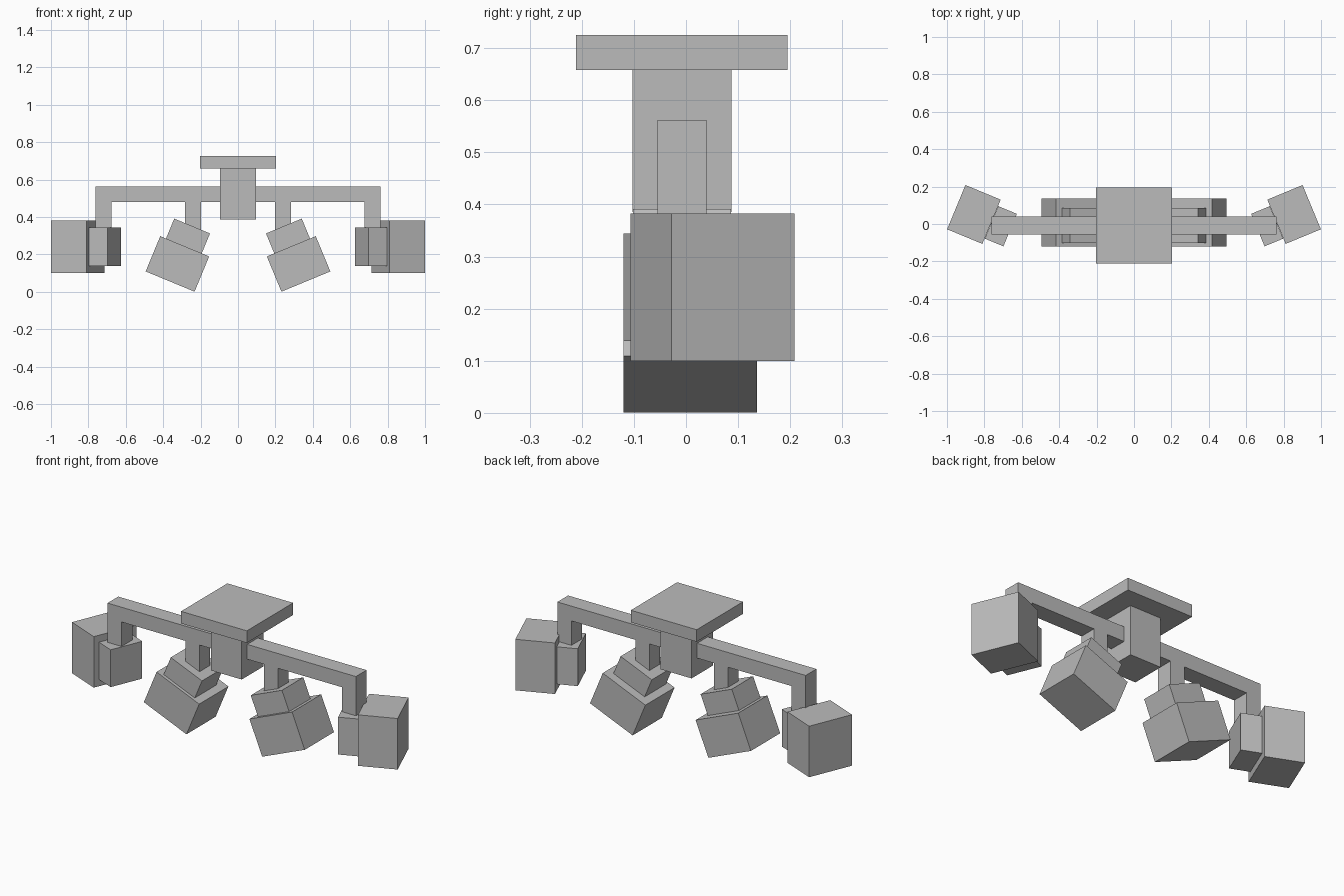
import bpy
import math

# Remove the default cube
if "Cube" in bpy.data.objects:
    bpy.data.objects.remove(bpy.data.objects["Cube"], do_unlink=True)

# Single grey material
grey = bpy.data.materials.new("plain_grey")
grey.use_nodes = True
colour = (0.5, 0.5, 0.5, 1.0)
grey.diffuse_color = colour
bsdf = next(n for n in grey.node_tree.nodes if n.type == 'BSDF_PRINCIPLED')
bsdf.inputs["Base Color"].default_value = colour
bsdf.inputs["Roughness"].default_value = 0.8


def box(name, centre, size, rotation=(0, 0, 0)):
    """Flat-sided box with real dimensions, turned about its centre."""
    bpy.ops.mesh.primitive_cube_add(size=1, location=centre, rotation=rotation)
    ob = bpy.context.object
    ob.name = ob.data.name = name
    ob.scale = size
    bpy.ops.object.transform_apply(location=False, rotation=False, scale=True)
    ob.data.materials.append(grey)
    return ob


MID_Y = -0.008            # centre line of the frame
TILT = math.radians(22.5)  # turn of every lamp head

# Ceiling plate, central stem and cross bar
box("mounting_plate", (0, MID_Y, 0.692), (0.404, 0.406, 0.067))
box("central_stem", (0, MID_Y, 0.523), (0.19, 0.19, 0.275))
box("cross_bar", (0, MID_Y, 0.521), (1.524, 0.094, 0.082))

# Lamp sizes: along the lamp axis, depth, height
HEAD = (0.204, 0.256, 0.283)
NECK_INNER = (0.116, 0.188, 0.207)
NECK_OUTER = (0.108, 0.188, 0.207)

for side, s in (("left", 1), ("right", -1)):
    # Drop legs under the bar
    box(f"outer_leg_{side}", (s * 0.719, MID_Y, 0.39), (0.086, 0.094, 0.19))
    box(f"inner_leg_{side}", (s * 0.241, MID_Y, 0.39), (0.086, 0.094, 0.19))

    # Inner lamp points down and outwards
    turn = (0, math.pi / 2 - s * TILT, 0)
    box(f"inner_lamp_neck_{side}", (s * 0.2675, MID_Y, 0.298), NECK_INNER, turn)
    box(f"inner_lamp_head_{side}", (s * 0.324, 0.008, 0.149), HEAD, turn)

    # Outer lamp points sideways and slightly back
    turn = (0, 0, TILT if s > 0 else math.pi - TILT)
    box(f"outer_lamp_neck_{side}", (s * 0.712, -0.012, 0.241), NECK_OUTER, turn)
    box(f"outer_lamp_head_{side}", (s * 0.856, 0.051, 0.241), HEAD, turn)
